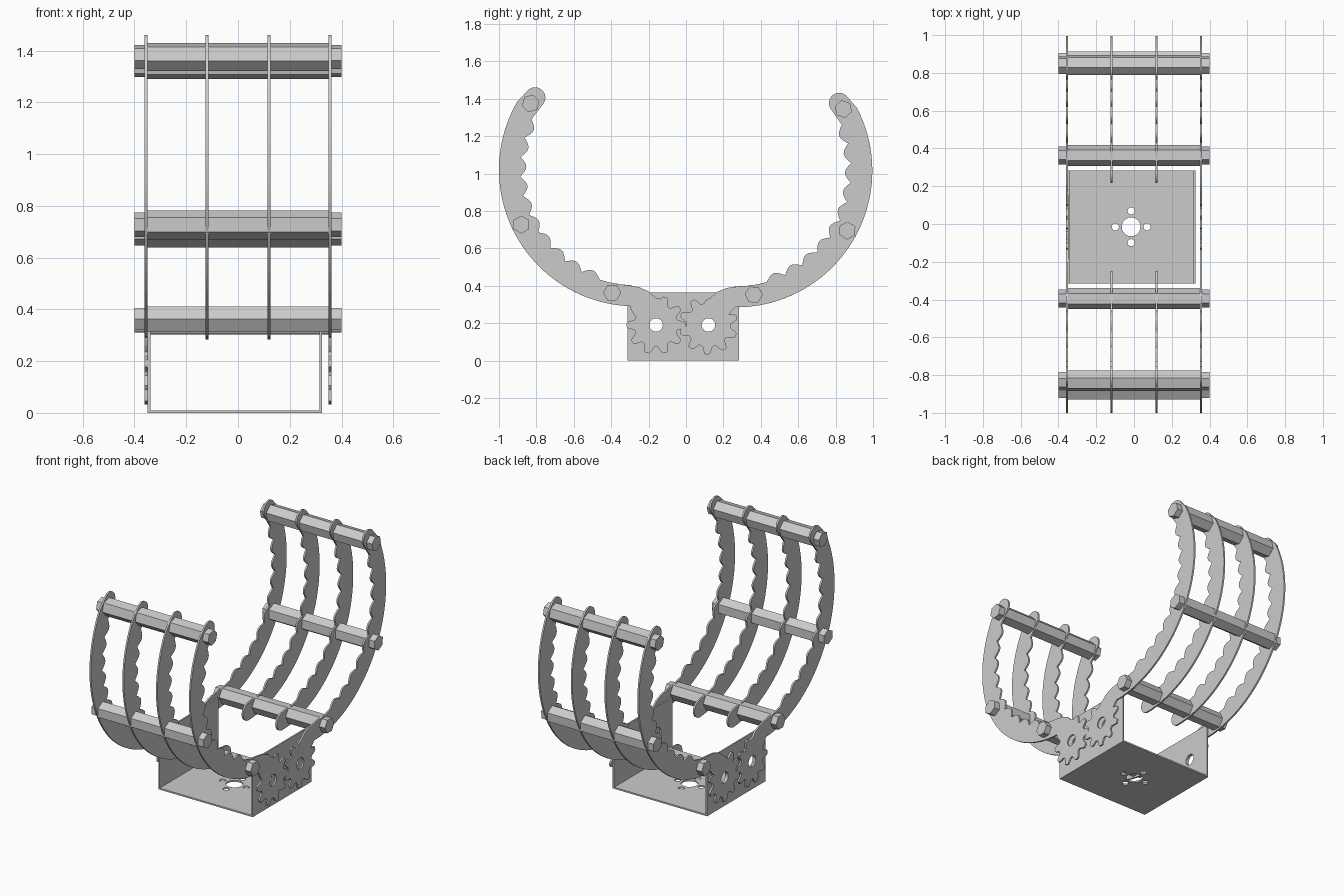
import bpy, bmesh, math
from mathutils import Matrix

if "Cube" in bpy.data.objects:
    bpy.data.objects.remove(bpy.data.objects["Cube"])

mat = bpy.data.materials.new("light grey metal")
mat.diffuse_color = (0.6, 0.6, 0.6, 1)
mat.use_nodes = True
mat.node_tree.nodes["Principled BSDF"].inputs["Base Color"].default_value = mat.diffuse_color

SIDE = Matrix(((0, 0, 1), (1, 0, 0), (0, 1, 0))).to_4x4()   # profile (y, z), depth along x
FLAT = Matrix.Identity(4)                                   # profile (x, y), depth along z


def plate(name, outlines, depth, basis, offset):
    """Extruded flat profile; every outline after the first is a hole."""
    cu = bpy.data.curves.new(name, 'CURVE')
    cu.dimensions = '2D'
    cu.fill_mode = 'BOTH'
    cu.extrude = depth / 2
    for pts in outlines:
        sp = cu.splines.new('POLY')
        sp.points.add(len(pts) - 1)
        for p, (u, v) in zip(sp.points, pts):
            p.co = (u, v, 0, 1)
        sp.use_cyclic_u = True
    tmp = bpy.data.objects.new("profile", cu)
    bpy.context.collection.objects.link(tmp)
    dg = bpy.context.evaluated_depsgraph_get()
    me = bpy.data.meshes.new_from_object(tmp.evaluated_get(dg))
    bpy.data.objects.remove(tmp)
    me.transform(Matrix.Translation(offset) @ basis)
    bm = bmesh.new()
    bm.from_mesh(me)
    bmesh.ops.remove_doubles(bm, verts=bm.verts, dist=1e-5)
    bmesh.ops.recalc_face_normals(bm, faces=bm.faces)
    bm.to_mesh(me)
    bm.free()
    me.materials.clear()
    me.materials.append(mat)
    ob = bpy.data.objects.new(name, me)
    bpy.context.collection.objects.link(ob)
    return ob


def ring(cx, cy, r, n=32, start=0.0, sweep=360.0):
    """n points round a circle, or n + 1 along a partial arc."""
    count = n if abs(sweep) == 360 else n + 1
    out = []
    for i in range(count):
        a = math.radians(start + sweep * i / n)
        out.append((cx + r * math.cos(a), cy + r * math.sin(a)))
    return out


def P(deg, r):
    """Polar point about the centre of the finger's arc."""
    a = math.radians(deg)
    return (-0.27 + r * math.cos(a), 1.02 + r * math.sin(a))


GEAR = (-0.16, 0.19)
BUMPS, A0, A1 = 10, 154.0, 252.0


def arm(a_end):
    """Outer arc, round tip, scalloped inner arc."""
    pts = [P(a_end + (150 - a_end) * i / 40, 0.73) for i in range(41)]
    pts += ring(*P(144.3, 0.661), 0.055, 14, 144.3, -180)
    n = BUMPS * 8
    for i in range(n + 1):
        r = 0.618 - 0.034 * abs(math.sin(math.pi * BUMPS * i / n))
        pts.append(P(A0 + (A1 - A0) * i / n, r))
    pts += [P(257, 0.618), P(262, 0.618)]
    return pts


def geared_finger(phase):
    pts = arm(265) + [(-0.31, 0.403), (-0.25, 0.392), (-0.2, 0.37), (-0.165, 0.337)]
    for i in range(117):
        d = 80 - 2.5 * i
        wave = math.cos(math.radians(10 * d) + phase)
        r = 0.137 + 0.02 * max(-1, min(1, 1.4 * wave))
        a = math.radians(d)
        pts.append((GEAR[0] + r * math.cos(a), GEAR[1] + r * math.sin(a)))
    pts.append((-0.3, 0.292))
    return pts


def plain_finger():
    return arm(267) + ring(*P(267, 0.674), 0.056, 14, 87, -180)


def opposite(pts):
    """Mirror to the other claw and turn it slightly about its gear."""
    t = math.radians(-2.5)
    out = []
    for y, z in pts:
        u, v = -0.04 - y - 0.12, z - 0.19
        out.append((0.12 + u * math.cos(t) - v * math.sin(t),
                    0.19 + u * math.sin(t) + v * math.cos(t)))
    return out


BOLTS = [("tip", -0.83, 1.375, 15), ("middle", -0.88, 0.727, 30), ("base", -0.395, 0.363, 0)]

# Two claws: finger plates, hexagonal cross rods, bolt heads
for side, place, phase in (("front", list, 0.0), ("back", opposite, math.pi)):
    for x in (-0.355, 0.355):
        plate(side + "_geared_finger",
              [place(geared_finger(phase)), place(ring(*GEAR, 0.036))], 0.011, SIDE, (x, 0, 0))
    for x in (-0.12, 0.12):
        plate(side + "_inner_finger", [place(plain_finger())], 0.011, SIDE, (x, 0, 0))
    for name, y, z, turn in BOLTS:
        plate(f"{side}_{name}_rod", [place(ring(y, z, 0.056, 6, turn))], 0.70, SIDE, (0, 0, 0))
        for x in (-0.379, 0.379):
            plate(f"{side}_{name}_bolt_head", [place(ring(y, z, 0.048, 6, turn))],
                  0.042, SIDE, (x, 0, 0))

# U-shaped bracket: base with mounting holes, two side walls with axle holes
Y0, Y1, X0, X1, T = -0.314, 0.283, -0.349, 0.325, 0.01
base = [[(X0, Y0), (X1, Y0), (X1, Y1), (X0, Y1)], ring(-0.015, -0.015, 0.05)]
base += [ring(-0.015 + dx, -0.015 + dy, 0.019, 20)
         for dx, dy in ((0.084, 0), (-0.084, 0), (0, 0.084), (0, -0.084))]
plate("bracket_base", base, T, FLAT, (0, 0, T / 2))
for x in (X0 + T / 2, X1 - T / 2):
    plate("bracket_wall",
          [[(Y0, T), (Y1, T), (Y1, 0.363), (Y0, 0.363)],
           ring(*GEAR, 0.036), ring(0.12, 0.19, 0.036)], T, SIDE, (x, 0, 0))

# Smooth the curved rims, keep the edges sharp
bpy.ops.object.select_all(action='SELECT')
bpy.context.view_layer.objects.active = bpy.context.scene.objects[0]
bpy.ops.object.shade_smooth_by_angle(angle=math.radians(30))
